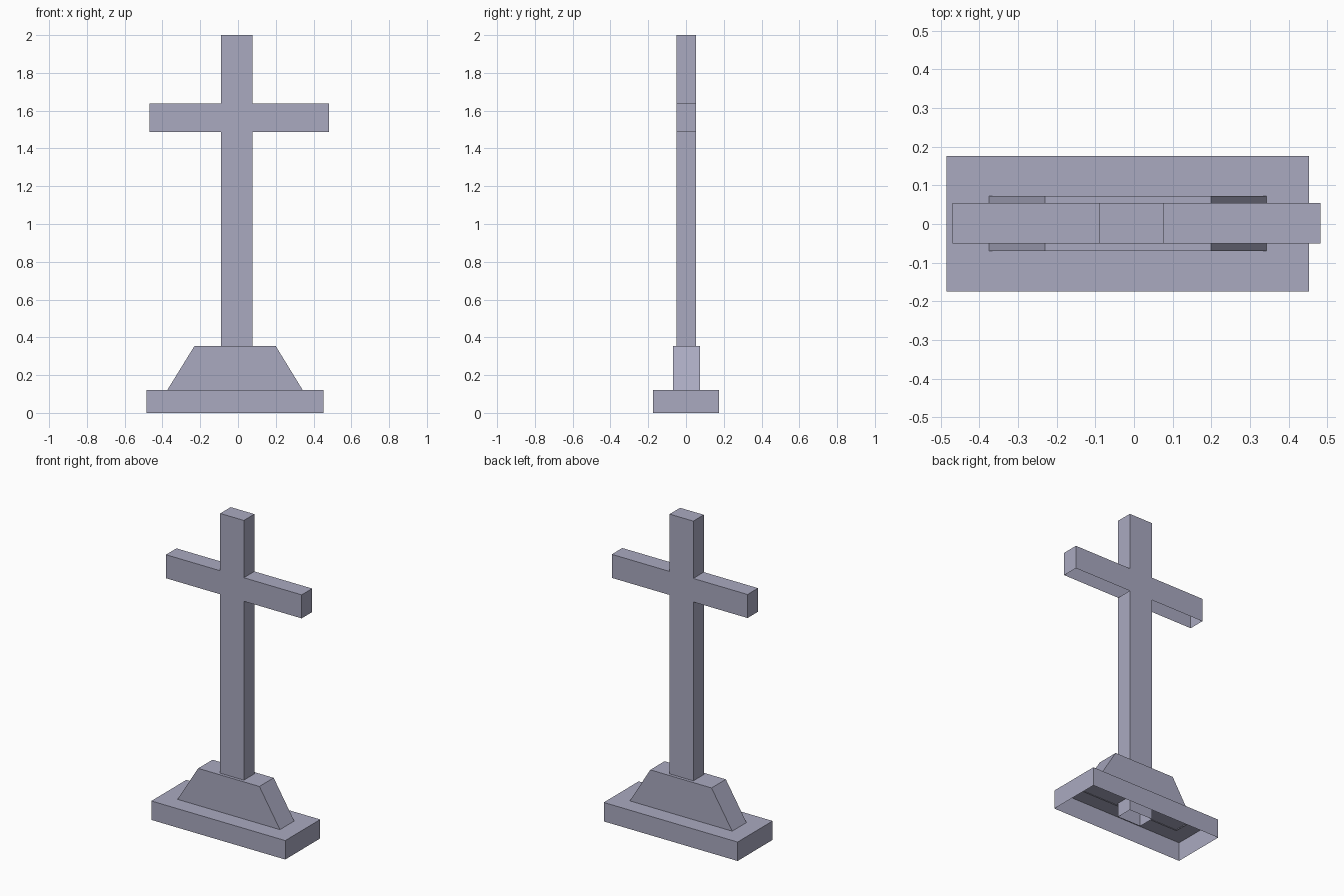
import bpy
import bmesh

if "Cube" in bpy.data.objects:
    bpy.data.objects.remove(bpy.data.objects["Cube"])

stone = bpy.data.materials.new("lavender grey stone")
stone.diffuse_color = (0.40, 0.40, 0.53, 1.0)
stone.use_nodes = True
stone.node_tree.nodes["Principled BSDF"].inputs["Base Color"].default_value = stone.diffuse_color


def prism(name, outline, y0, y1, open_edges=()):
    """Extrude an anticlockwise front (x, z) outline from y0 to y1,
    leaving out the side faces whose outline edge index is listed."""
    bm = bmesh.new()
    front = [bm.verts.new((x, y0, z)) for x, z in outline]
    back = [bm.verts.new((x, y1, z)) for x, z in outline]
    bm.faces.new(front)
    bm.faces.new(back[::-1])
    n = len(outline)
    for i in range(n):
        if i not in open_edges:
            j = (i + 1) % n
            bm.faces.new((front[j], front[i], back[i], back[j]))
    mesh = bpy.data.meshes.new(name)
    bm.to_mesh(mesh)
    bm.free()
    mesh.materials.append(stone)
    obj = bpy.data.objects.new(name, mesh)
    bpy.context.collection.objects.link(obj)
    return obj


# Base slab, hollow and open underneath
prism("base_slab", [(-0.485, 0), (0.453, 0), (0.453, 0.12), (-0.485, 0.12)],
      -0.174, 0.176, open_edges=(0,))

# Tapered plinth, open underneath and slightly sunk into the slab
prism("tapered_plinth", [(-0.378, 0.115), (0.346, 0.115), (0.199, 0.355), (-0.23, 0.355)],
      -0.07, 0.073, open_edges=(0,))

# Upright and crossbar in one piece, open on all downward sides
l, r = -0.089, 0.077
prism("cross", [(l, 0.03), (r, 0.03), (r, 1.488), (0.482, 1.488), (0.482, 1.637),
                (r, 1.637), (r, 2.0), (l, 2.0), (l, 1.637), (-0.469, 1.637),
                (-0.469, 1.488), (l, 1.488)],
      -0.051, 0.054, open_edges=(0, 2, 10))
